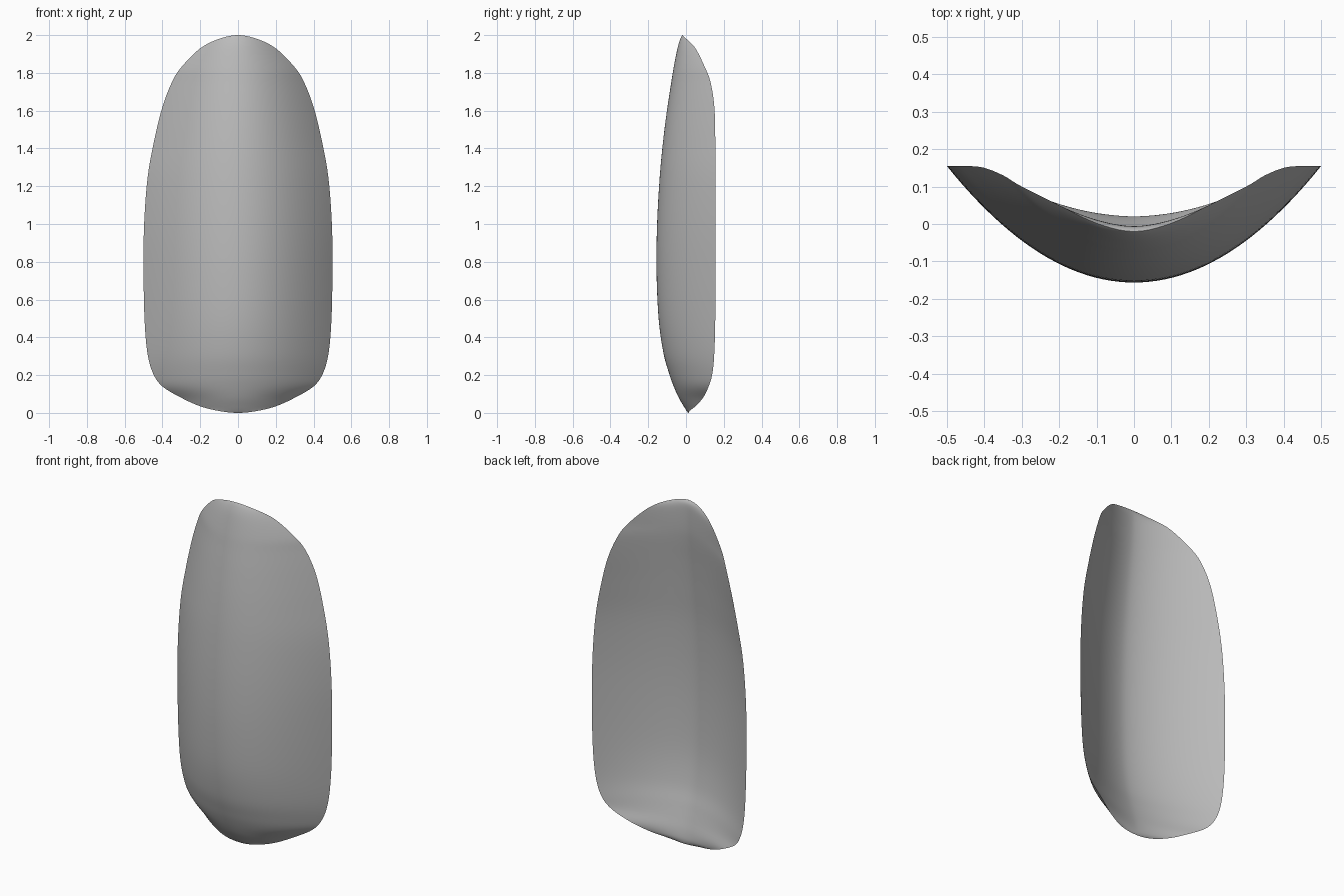
import bpy
import bmesh

cube = bpy.data.objects.get("Cube")
if cube:
    bpy.data.objects.remove(cube)

# Cross-sections from bottom to top:
# height, half width, front centre depth, rim depth, back centre depth
SECTIONS = [
    (0, 0, .012, .012, .012),
    (.01, .1, .004, .018, .018),
    (.035, .2, -.012, .05, .02),
    (.08, .3, -.038, .09, .012),
    (.14, .4, -.065, .12, -.005),
    (.21, .45, -.09, .14, -.025),
    (.32, .48, -.12, .15, -.055),
    (.5, .495, -.145, .155, -.08),
    (.75, .5, -.156, .155, -.09),
    (1, .497, -.153, .155, -.088),
    (1.25, .478, -.139, .155, -.075),
    (1.45, .442, -.12, .155, -.055),
    (1.62, .4, -.098, .15, -.035),
    (1.75, .35, -.078, .13, -.018),
    (1.83, .3, -.065, .1, -.01),
    (1.93, .2, -.045, .05, -.006),
    (1.98, .1, -.03, .002, -.008),
    (2, 0, -.02, -.02, -.02),
]
STEPS = 5
COLUMNS = 48


def mirrored(section):
    """Section on the far side of a tip, so the outline rounds off there."""
    return (section[0], -section[1]) + section[2:]


def spline(a, b, c, d, t):
    """Smooth curve from b to c."""
    return b + t * ((c - a) + t * ((2 * a - 5 * b + 4 * c - d)
                    + t * (3 * b - a - 3 * c + d))) / 2


def smooth_rows(sections):
    padded = [mirrored(sections[1])] + sections + [mirrored(sections[-2])]
    rows = []
    for i in range(len(sections) - 1):
        for step in range(STEPS):
            rows.append([spline(*values, step / STEPS)
                         for values in zip(*padded[i:i + 4])])
    return rows[1:]


def make_material(name, rgb):
    material = bpy.data.materials.new(name)
    material.use_nodes = True
    colour = (*rgb, 1)
    material.diffuse_color = colour
    for node in material.node_tree.nodes:
        if node.type == 'BSDF_PRINCIPLED':
            node.inputs["Base Color"].default_value = colour
    return material


def build_shell(name, material):
    bm = bmesh.new()
    bottom_tip = bm.verts.new((0, SECTIONS[0][2], SECTIONS[0][0]))
    top_tip = bm.verts.new((0, SECTIONS[-1][2], SECTIONS[-1][0]))
    rings = []
    # Each ring runs along the front, then returns along the hollow back
    for z, width, front, rim, back in smooth_rows(SECTIONS):
        ring = []
        for i in range(COLUMNS):
            u = 2 * i / COLUMNS - 1
            ring.append(bm.verts.new((u * width, front + (rim - front) * u * u, z)))
        for i in range(COLUMNS):
            u = 1 - 2 * i / COLUMNS
            y = back + (rim - back) * abs(u) ** 1.7
            ring.append(bm.verts.new((u * width, y, z)))
        rings.append(ring)
    count = 2 * COLUMNS
    for lower, upper in zip(rings, rings[1:]):
        for i in range(count):
            j = (i + 1) % count
            bm.faces.new((lower[i], lower[j], upper[j], upper[i]))
    # Close both tips
    for i in range(count):
        j = (i + 1) % count
        bm.faces.new((bottom_tip, rings[0][j], rings[0][i]))
        bm.faces.new((top_tip, rings[-1][i], rings[-1][j]))
    bmesh.ops.recalc_face_normals(bm, faces=bm.faces)
    mesh = bpy.data.meshes.new(name)
    bm.to_mesh(mesh)
    bm.free()
    mesh.materials.append(material)
    shell = bpy.data.objects.new(name, mesh)
    bpy.context.collection.objects.link(shell)
    return shell


shell = build_shell("curved_shell", make_material("plain grey", (.5, .5, .5)))
bpy.ops.object.select_all(action='DESELECT')
shell.select_set(True)
bpy.context.view_layer.objects.active = shell
bpy.ops.object.shade_smooth_by_angle(angle=1.2)
